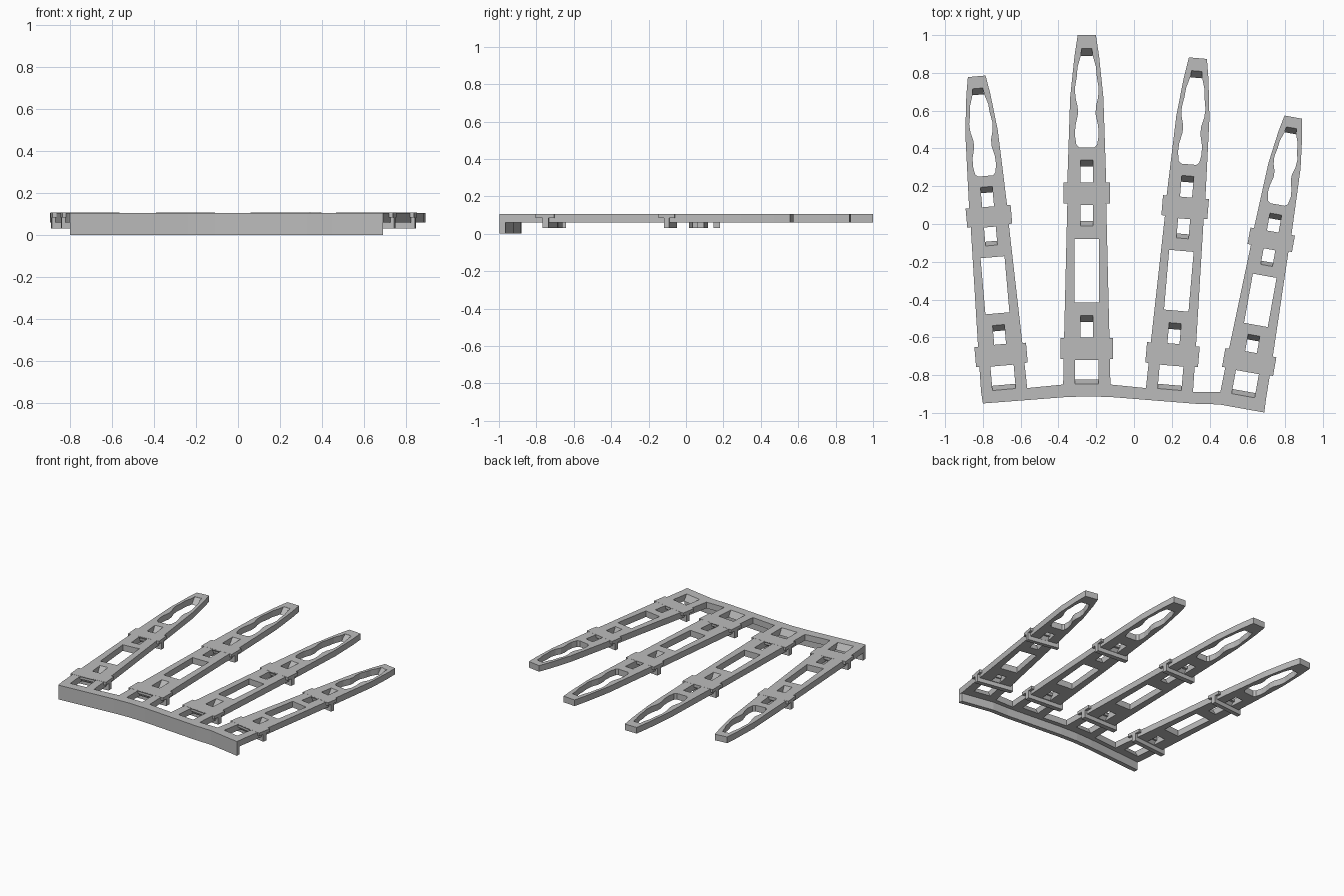
import bpy, bmesh
from math import radians
from mathutils import Matrix, Vector

cube = bpy.data.objects.get("Cube")
if cube:
    bpy.data.objects.remove(cube, do_unlink=True)

grey = bpy.data.materials.new("light grey")
grey.use_nodes = True
grey.diffuse_color = (0.5, 0.5, 0.5, 1)
grey.node_tree.nodes["Principled BSDF"].inputs["Base Color"].default_value = (0.5, 0.5, 0.5, 1)

BOTTOM, TOP = 0.06, 0.105

# Each finger: name, first joint x and y, turn in degrees, length scale, width scale
FINGERS = [("index", -0.704, -0.69, 5.0, 0.89, 0.98),
           ("middle", -0.25, -0.66, 0.0, 1.0, 1.0),
           ("ring", 0.204, -0.69, -4.9, 0.948, 1.0),
           ("little", 0.611, -0.725, -10.2, 0.79, 0.98)]
JOINTS = [(0.0, 0.14, "knuckle"), (0.825, 0.122, "middle_joint")]


def place(finger, x, u):
    """Finger coordinates (across, along) to the plan."""
    _, jx, jy, turn, length, width = finger
    along = u if u < 0 else u * length
    p = Matrix.Rotation(radians(turn), 2) @ Vector((x * width, along))
    return (jx + p.x, jy + p.y)


def add_prism(bm, low, high, z0, z1):
    """Closed solid between two matching outlines."""
    a = [bm.verts.new((x, y, z0)) for x, y in low]
    b = [bm.verts.new((x, y, z1)) for x, y in high]
    bm.faces.new(a[::-1])
    bm.faces.new(b)
    for i in range(len(a)):
        j = (i + 1) % len(a)
        bm.faces.new((a[i], a[j], b[j], b[i]))


def make_object(name, bm):
    bmesh.ops.recalc_face_normals(bm, faces=bm.faces[:])
    mesh = bpy.data.meshes.new(name)
    bm.to_mesh(mesh)
    bm.free()
    mesh.materials.append(grey)
    obj = bpy.data.objects.new(name, mesh)
    bpy.context.collection.objects.link(obj)
    return obj


def rect(finger, half, u0, u1):
    return [place(finger, x, u) for x, u in
            ((-half, u0), (half, u0), (half, u1), (-half, u1))]


# One plate: the finger outlines joined along the palm bar
side = [(0.125, -0.19), (0.12, 0.06), (0.103, 0.77), (0.103, 0.88),
        (0.088, 1.33), (0.065, 1.55), (0.048, 1.66)]
front = [(-0.80, -0.95), (-0.37, -0.917), (-0.24, -0.912), (-0.11, -0.917),
         (0.33, -0.952), (0.45, -0.955), (0.69, -0.998)]
outline = []
for f in FINGERS:
    outline += [place(f, -x, u) for x, u in side]
    outline += [place(f, x, u) for x, u in reversed(side)]
outline += front[::-1]
bm = bmesh.new()
add_prism(bm, outline, outline, BOTTOM, TOP)
plate = make_object("hand_plate", bm)

# Slots: half width, start, end, slant towards the joint
slots = [(0.063, -0.187, -0.06, 0.025), (0.032, 0.06, 0.175, -0.035),
         (0.065, 0.245, 0.58, 0.0), (0.032, 0.65, 0.76, 0.025),
         (0.032, 0.88, 1.0, -0.035)]
wave = [(0.04, 1.065), (0.055, 1.08), (0.063, 1.13), (0.06, 1.18), (0.047, 1.24),
        (0.048, 1.28), (0.06, 1.33), (0.063, 1.38), (0.053, 1.44), (0.049, 1.49),
        (0.032, 1.55), (0.027, 1.59)]
bm = bmesh.new()
extra = 0.01
spill = extra / (TOP - BOTTOM)
for f in FINGERS:
    for half, u0, u1, slant in slots:
        down, up = slant * (1 + spill), -slant * spill
        add_prism(bm, rect(f, half, u0 + down, u1 + down),
                  rect(f, half, u0 + up, u1 + up), BOTTOM - extra, TOP + extra)
    ring = [place(f, x, u) for x, u in wave] + [place(f, -x, u) for x, u in reversed(wave)]
    add_prism(bm, ring, ring, BOTTOM - extra, TOP + extra)
cutter = make_object("slot_cutter", bm)
cutter.hide_render = True

cut = plate.modifiers.new("slots", 'BOOLEAN')
cut.operation = 'DIFFERENCE'
cut.solver = 'EXACT'
cut.object = cutter
bpy.context.view_layer.objects.active = plate
bpy.ops.object.modifier_apply(modifier=cut.name)
bpy.data.objects.remove(cutter, do_unlink=True)

for f in FINGERS:
    # Sloped end of the fingertip opening
    bm = bmesh.new()
    add_prism(bm, rect(f, 0.03, 1.55, 1.595), rect(f, 0.03, 1.588, 1.595), BOTTOM, TOP - 0.001)
    make_object(f[0] + "_tip_ramp", bm)

    # Joint tabs on top and the crossbars hanging below
    for u, half, joint in JOINTS:
        bm = bmesh.new()
        tab = rect(f, half, u - 0.056, u + 0.056)
        add_prism(bm, tab, tab, 0.083, TOP + 0.0006)
        make_object(f"{f[0]}_{joint}_tab", bm)
        bm = bmesh.new()
        bar = rect(f, half, u - 0.018, u + 0.018)
        add_prism(bm, bar, bar, 0.03, 0.09)
        make_object(f"{f[0]}_{joint}_crossbar", bm)

# Lip along the front of the palm bar
lip = front + [(x, y + 0.032) for x, y in reversed(front)]
bm = bmesh.new()
add_prism(bm, lip, lip, 0.0, BOTTOM + 0.01)
make_object("front_lip", bm)
